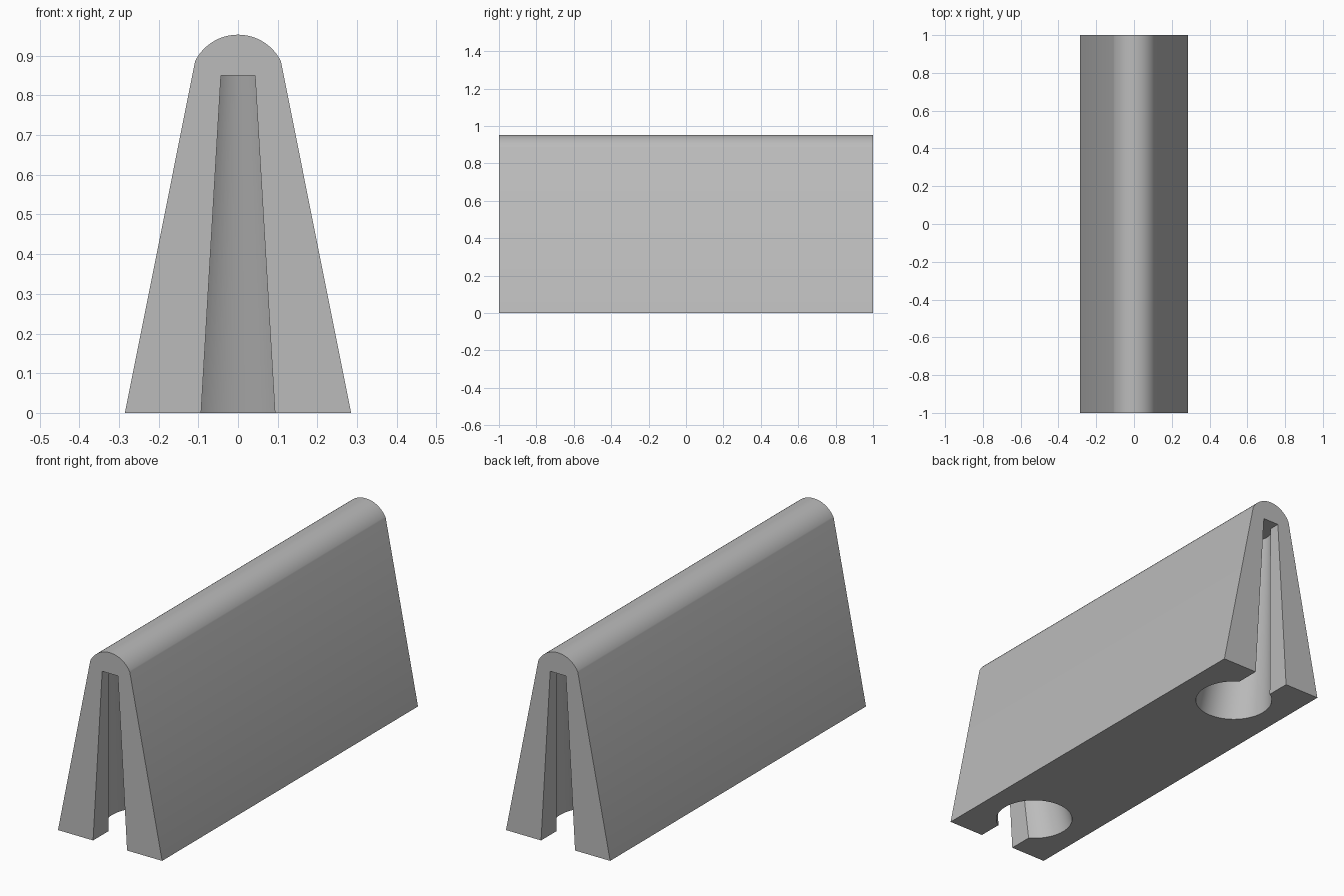
import bpy, bmesh, math

cube = bpy.data.objects.get("Cube")
if cube:
    bpy.data.objects.remove(cube, do_unlink=True)

BASE_HALF = 0.285      # half width of the foot
CAP_R, CAP_Z = 0.121, 0.832
HOLE_R, HOLE_IN = 0.178, 0.271   # hole radius and distance from the end
SLOT_HALF = 0.093
SLOT_TOP, TOP_SCALE = 0.85, 0.462

grey = bpy.data.materials.new("plain grey")
grey.use_nodes = True
colour = (0.5, 0.5, 0.5, 1)
grey.diffuse_color = colour
grey.node_tree.nodes["Principled BSDF"].inputs["Base Color"].default_value = colour


def loft(name, lower, upper):
    """Solid between two matching outlines."""
    bm = bmesh.new()
    a = [bm.verts.new(p) for p in lower]
    b = [bm.verts.new(p) for p in upper]
    bm.faces.new(a)
    bm.faces.new(b)
    for i in range(len(a)):
        j = (i + 1) % len(a)
        bm.faces.new((a[i], a[j], b[j], b[i]))
    bmesh.ops.recalc_face_normals(bm, faces=bm.faces)
    mesh = bpy.data.meshes.new(name)
    bm.to_mesh(mesh)
    bm.free()
    mesh.materials.append(grey)
    obj = bpy.data.objects.new(name, mesh)
    bpy.context.collection.objects.link(obj)
    return obj


# Tapered body with a rounded ridge, tangent to both sloping sides
tilt = math.asin(CAP_R / math.hypot(BASE_HALF, CAP_Z)) - math.atan2(CAP_Z, BASE_HALF)
tilt = math.radians(90) + tilt
start = max(tilt, 0) if tilt < 0.5 else 0.19
steps = 48
profile = [(-BASE_HALF, 0), (BASE_HALF, 0)]
for i in range(steps + 1):
    t = start + (math.pi - 2 * start) * i / steps
    profile.append((CAP_R * math.cos(t), CAP_Z + CAP_R * math.sin(t)))
body = loft("tapered_body", [(x, -1, z) for x, z in profile],
            [(x, 1, z) for x, z in profile])


# Keyhole outline: slot opening into a round hole, shrinking toward the end face
def keyhole(z, side):
    s = 1 - (1 - TOP_SCALE) * z / SLOT_TOP
    gap = math.asin(SLOT_HALF / HOLE_R)
    pts = [(-SLOT_HALF, -0.1), (SLOT_HALF, -0.1)]
    n = 56
    for i in range(n + 1):
        t = gap + (2 * math.pi - 2 * gap) * i / n
        pts.append((HOLE_R * math.sin(t), HOLE_IN - HOLE_R * math.cos(t)))
    return [(x * s, side * (1 - d * s), z) for x, d in pts]


bpy.context.view_layer.objects.active = body
for side in (-1, 1):
    cutter = loft("keyhole_cutter", keyhole(-0.05, side), keyhole(SLOT_TOP, side))
    cutter.hide_render = True
    cut = body.modifiers.new("keyhole", 'BOOLEAN')
    cut.operation = 'DIFFERENCE'
    cut.solver = 'EXACT'
    cut.object = cutter
    bpy.ops.object.modifier_apply(modifier=cut.name)
    bpy.data.objects.remove(cutter, do_unlink=True)

# Smooth the ridge and holes, keep the edges sharp
bpy.ops.object.select_all(action='DESELECT')
body.select_set(True)
bpy.ops.object.shade_smooth_by_angle(angle=math.radians(25))
